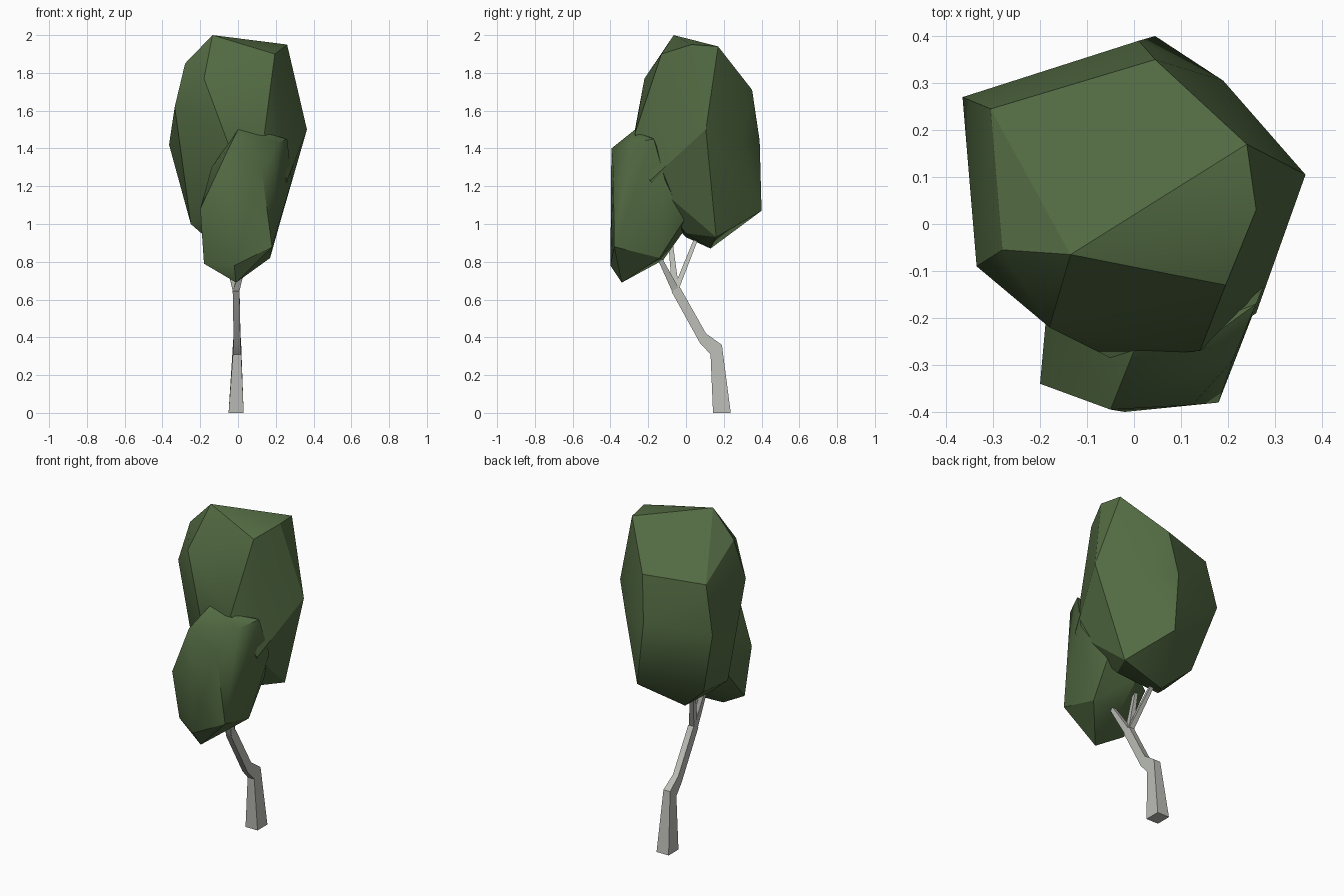
import bpy, bmesh, math


def material(name, rgb):
    m = bpy.data.materials.new(name)
    m.diffuse_color = (*rgb, 1)
    return m


LEAF = material("leaf_green", (0.085, 0.145, 0.055))
BARK = material("pale_bark", (0.50, 0.51, 0.47))


def finish(name, bm, mat):
    bmesh.ops.recalc_face_normals(bm, faces=bm.faces)
    mesh = bpy.data.meshes.new(name)
    bm.to_mesh(mesh)
    bm.free()
    mesh.materials.append(mat)
    ob = bpy.data.objects.new(name, mesh)
    bpy.context.collection.objects.link(ob)
    bpy.ops.object.select_all(action='DESELECT')
    ob.select_set(True)
    bpy.context.view_layer.objects.active = ob
    bpy.ops.object.shade_smooth_by_angle(angle=math.radians(30))
    return ob


def crown(name, corners):
    """Faceted clump of leaves wrapped around its corner points."""
    bm = bmesh.new()
    for p in corners:
        bm.verts.new(p)
    res = bmesh.ops.convex_hull(bm, input=bm.verts)
    loose = {v for v in res["geom_interior"] + res["geom_unused"]
             if isinstance(v, bmesh.types.BMVert)}
    bmesh.ops.delete(bm, geom=list(loose), context='VERTS')
    finish(name, bm, LEAF)


def limb(name, rings):
    """Four-sided limb; ring = x, y, z, half width x, half width y, rise along y."""
    bm = bmesh.new()
    loops = []
    for x, y, z, rx, ry, dz in rings:
        loops.append([bm.verts.new((x + sx * rx, y + sy * ry, z + sy * dz))
                      for sx, sy in ((-1, -1), (1, -1), (1, 1), (-1, 1))])
    for a, b in zip(loops, loops[1:]):
        for i in range(4):
            j = (i + 1) % 4
            bm.faces.new((a[i], a[j], b[j], b[i]))
    bm.faces.new(loops[0])
    bm.faces.new(loops[-1])
    finish(name, bm, BARK)


# Tall rear crown
crown("main_crown", [
    (-0.135, -0.065, 2.0), (0.26, 0.03, 1.95), (0.24, 0.17, 1.94),
    (0.195, -0.13, 1.9), (-0.28, -0.055, 1.85), (-0.18, -0.22, 1.77),
    (-0.14, 0.237, 1.73), (-0.305, 0.245, 1.70), (0.045, 0.35, 1.71),
    (-0.335, -0.09, 1.62), (0.365, 0.105, 1.5), (0.14, -0.27, 1.48),
    (-0.05, -0.285, 1.42), (-0.365, 0.27, 1.42), (0.01, 0.39, 1.44),
    (0.19, 0.305, 1.42), (0.26, -0.19, 1.23), (0.045, 0.40, 1.07),
    (-0.25, 0.19, 1.02), (-0.25, -0.04, 1.0), (-0.17, 0.0, 0.93),
    (0.2, 0.16, 0.93), (0.12, 0.0, 0.95), (-0.085, 0.13, 0.87),
    (-0.1, -0.16, 1.1)])

# Low front crown
crown("front_crown", [
    (0.0, -0.27, 1.5), (0.15, -0.25, 1.48), (0.26, -0.17, 1.45),
    (0.21, -0.29, 1.43), (-0.05, -0.395, 1.40), (0.125, -0.385, 1.29),
    (-0.14, -0.24, 1.30), (0.285, -0.11, 1.23), (-0.2, -0.34, 1.08),
    (-0.18, -0.12, 1.0), (0.18, -0.01, 1.02), (-0.03, 0.0, 0.98),
    (0.18, -0.38, 0.88), (0.17, -0.14, 0.82), (-0.02, -0.40, 0.78),
    (-0.18, -0.3, 0.79), (-0.01, -0.34, 0.69), (0.0, -0.12, 0.81)])

# Bent trunk
limb("trunk", [
    (-0.01, 0.19, 0.0, 0.04, 0.047, 0.0),
    (-0.005, 0.16, 0.335, 0.022, 0.03, 0.025),
    (-0.005, 0.09, 0.395, 0.018, 0.016, 0.025),
    (-0.01, -0.055, 0.655, 0.018, 0.022, 0.012)])

# Three branches spreading from the fork into the crowns
fork = (-0.01, -0.055, 0.65)
for name, tip in (("front_branch", (0.05, -0.16, 0.86)),
                  ("left_branch", (-0.08, -0.085, 0.93)),
                  ("rear_branch", (-0.09, 0.065, 0.95))):
    limb(name, [(*fork, 0.017, 0.018, 0.008), (*tip, 0.010, 0.011, 0.0)])
